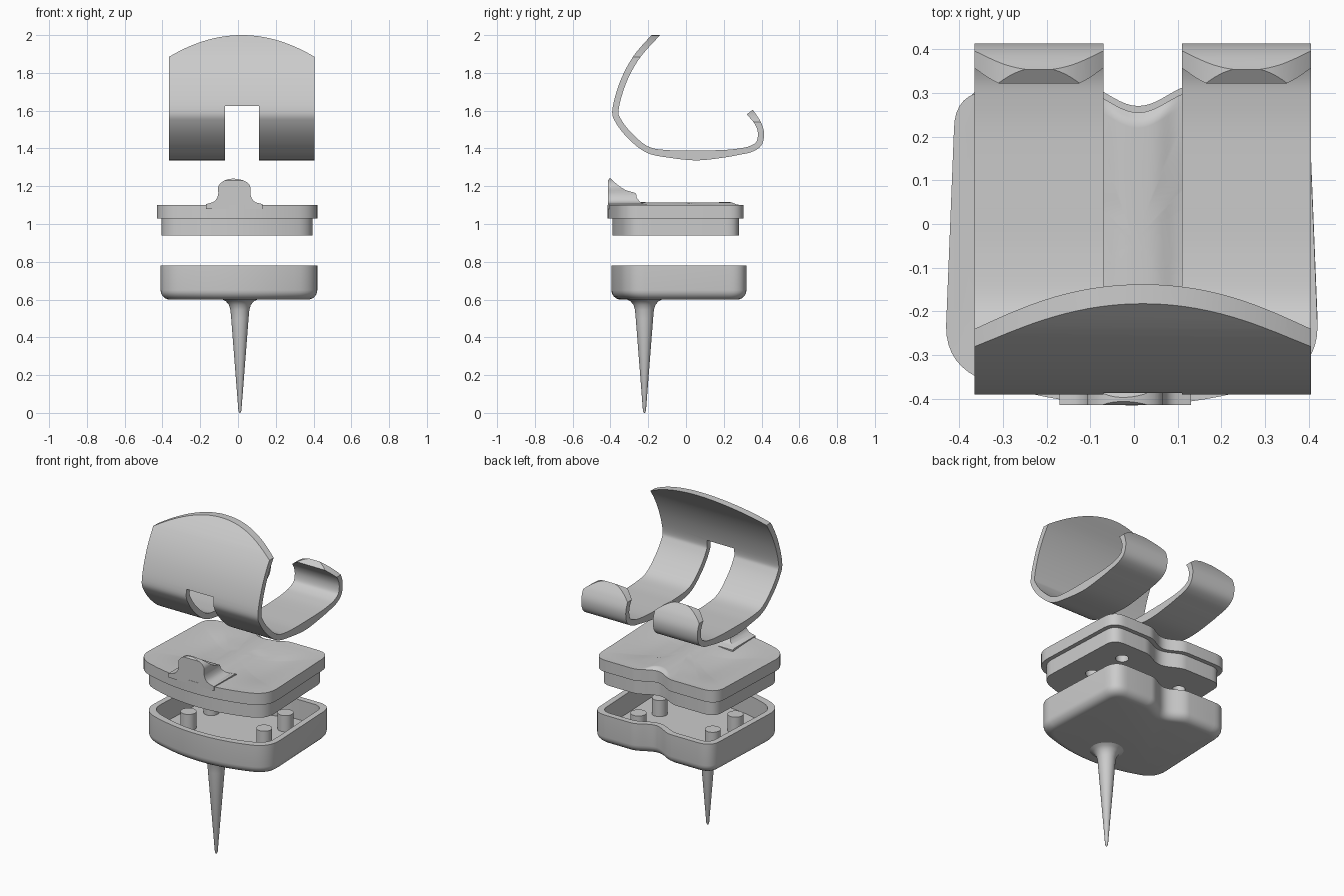
import bpy, bmesh
from math import pi, sin, cos, exp
from mathutils import Vector

if "Cube" in bpy.data.objects:
    bpy.data.objects.remove(bpy.data.objects["Cube"])


def loft(name, rings, angle=35):
    """Skin a list of closed rings and cap both ends."""
    bm = bmesh.new()
    rows = [[bm.verts.new(p) for p in ring] for ring in rings]
    n = len(rows[0])
    for a, b in zip(rows, rows[1:]):
        for i in range(n):
            j = (i + 1) % n
            bm.faces.new((a[i], a[j], b[j], b[i]))
    bm.faces.new(rows[0][::-1])
    bm.faces.new(rows[-1])
    bmesh.ops.recalc_face_normals(bm, faces=bm.faces)
    mesh = bpy.data.meshes.new(name)
    bm.to_mesh(mesh)
    bm.free()
    obj = bpy.data.objects.new(name, mesh)
    bpy.context.collection.objects.link(obj)
    smooth(obj, angle)
    return obj


def smooth(obj, angle=35):
    bpy.ops.object.select_all(action='DESELECT')
    obj.select_set(True)
    bpy.context.view_layer.objects.active = obj
    bpy.ops.object.shade_smooth_by_angle(angle=angle * pi / 180)


def prism(name, pts, axis, a, b):
    if axis == 'X':
        return loft(name, [[(t, p, q) for p, q in pts] for t in (a, b)])
    return loft(name, [[(p, t, q) for p, q in pts] for t in (a, b)])


def lathe(name, x, y, profile, n=32):
    return loft(name, [[(x + r * cos(2 * pi * i / n), y + r * sin(2 * pi * i / n), z)
                        for i in range(n)] for r, z in profile])


def boolean(obj, cutter, operation='DIFFERENCE'):
    cutter.hide_render = True
    mod = obj.modifiers.new("cut", 'BOOLEAN')
    mod.operation, mod.object, mod.solver = operation, cutter, 'EXACT'
    bpy.context.view_layer.objects.active = obj
    bpy.ops.object.modifier_apply(modifier=mod.name)
    bpy.data.objects.remove(cutter)
    smooth(obj)


def spline(points, steps=6):
    """Catmull-Rom curve through the points."""
    v = [Vector(p) for p in points]
    v = [2 * v[0] - v[1]] + v + [2 * v[-1] - v[-2]]
    out = []
    for a, b, c, d in zip(v, v[1:], v[2:], v[3:]):
        for k in range(steps):
            t = k / steps
            out.append(0.5 * (2 * b + (c - a) * t + (2 * a - 5 * b + 4 * c - d) * t * t
                              + (3 * b - a - 3 * c + d) * t ** 3))
    return out + [v[-2]]


def outline(x0, x1, y0, y1, inset=0.0):
    """Rounded plan shape: bowed front, tapered sides, finger notch at the back."""
    x0, x1, y0, y1 = x0 + inset, x1 - inset, y0 + inset, y1 - inset
    r, bow, taper = max(0.09 - inset * 0.7, 0.03), 0.09, 0.018
    mid, half = (x0 + x1) / 2, (x1 - x0) / 2
    notch_x, notch_w, notch_d = 0.01, 0.135 + inset * 0.5, 0.05

    def front(x):
        return Vector((x, y0 + bow * ((x - mid) / half) ** 2))

    def corner(a, p, b, n=8):
        return [a * (1 - t) ** 2 + p * 2 * t * (1 - t) + b * t * t
                for t in [k / n for k in range(n + 1)]]

    fl, fr = front(x0), front(x1)
    br, bl = Vector((x1 - taper, y1)), Vector((x0 + taper, y1))
    along, up = Vector((r, 0)), Vector((0, r))
    pts = [front(x0 + r + (x1 - x0 - 2 * r) * k / 20) for k in range(1, 20)]
    pts += corner(front(x1 - r), fr, fr + up)
    pts += corner(br - up, br, br - along)
    for k in range(21):
        s = 1 - k / 10
        pts.append(Vector((notch_x + notch_w * s, y1 - notch_d * (1 + cos(pi * s)) / 2)))
    pts += corner(bl + along, bl, bl - up)
    pts += corner(fl + up, fl, front(x0 + r))
    return pts


def ring(size, inset, z):
    return [(p.x, p.y, z) for p in outline(*size, inset)]


PEGS = [(0.23, -0.08), (-0.23, -0.14), (0.21, 0.15), (-0.24, 0.09)]

# Hollow tray with a rounded lower edge
tray_size = (-0.41, 0.42, -0.395, 0.32)
radius = 0.05
steps = [(radius * (1 - sin(a)), 0.6 + radius * (1 - cos(a)))
         for a in [k * pi / 12 for k in range(7)]]
steps += [(0, 0.78), (0.035, 0.78), (0.035, 0.66)]
loft("tray", [ring(tray_size, i, z) for i, z in steps])

# Locating pegs inside the tray
for k, (x, y) in enumerate(PEGS):
    lathe(f"tray_peg_{k + 1}", x, y, [(0.043, 0.65), (0.043, 0.757)])

# Tapered spike flaring into the tray
lathe("spike", 0.01, -0.22, [(0.003, 0), (0.008, 0.012), (0.046, 0.5), (0.05, 0.545),
                             (0.058, 0.572), (0.075, 0.592), (0.1, 0.604)])

# Lid: stepped plug and plate with a shallow sculpted top
lid_size = (-0.43, 0.42, -0.415, 0.305)
rings = [ring(lid_size, i, z) for i, z in
         [(0.025, 0.94), (0.025, 1.03), (0, 1.03), (0, 1.1)]]


def top_height(x, y, t):
    ridge = 0.016 * exp(-((x - 0.01) / 0.07) ** 4)
    dish = sum(0.025 * exp(-((x - c) / 0.13) ** 2 - ((y + 0.02) / 0.2) ** 2)
               for c in (-0.22, 0.24))
    return 1.1 + (ridge - dish) * min(1, (1 - t) / 0.08)


centre = Vector((0, -0.04))
for k in range(1, 25):
    t = 1 - k / 25
    shrunk = [centre + (p - centre) * t for p in outline(*lid_size)]
    rings.append([(p.x, p.y, top_height(p.x, p.y, t)) for p in shrunk])
lid = loft("lid", rings)
for x, y in PEGS:
    boolean(lid, lathe("peg_hole_cutter", x, y, [(0.036, 0.9), (0.036, 1.02)]))

# Thumb catch at the front of the lid
catch_front = spline([(-0.17, 1.105), (-0.125, 1.12), (-0.105, 1.155), (-0.104, 1.2),
                      (-0.07, 1.231), (-0.02, 1.24), (0.035, 1.228), (0.064, 1.2),
                      (0.066, 1.155), (0.085, 1.12), (0.13, 1.105)], 4)
catch_front = [(-0.17, 1.08)] + [tuple(p) for p in catch_front] + [(0.13, 1.08)]
catch = prism("lid_catch", catch_front, 'Y', -0.414, -0.19)
catch_side = spline([(-0.402, 1.245), (-0.365, 1.21), (-0.32, 1.18), (-0.268, 1.163),
                     (-0.26, 1.138), (-0.235, 1.112), (-0.2, 1.1)], 4)
catch_side = [(-0.43, 1.07), (-0.43, 1.2), (-0.414, 1.23)] + [tuple(p) for p in catch_side] + [(-0.2, 1.07)]
boolean(catch, prism("catch_cutter", catch_side, 'X', -0.3, 0.3), 'INTERSECT')

# Curved cuff band: centre line with half thickness
THIN, MED, THICK = 0.0165, 0.02, 0.026
band = spline([(-0.115, 2.05, THIN), (-0.16, 2.0, THIN), (-0.262, 1.883, THIN),
               (-0.333, 1.75, THIN), (-0.373, 1.607, THIN), (-0.357, 1.544, THIN),
               (-0.292, 1.462, THIN), (-0.2, 1.392, THIN), (-0.08, 1.37, MED),
               (0.06, 1.363, THICK), (0.2, 1.372, MED), (0.28, 1.383, THIN),
               (0.34, 1.396, THIN), (0.385, 1.425, THIN), (0.397, 1.48, THIN),
               (0.38, 1.535, THIN), (0.338, 1.593, 0.02)])
outer, inner = [], []
for i, p in enumerate(band):
    d = (band[min(i + 1, len(band) - 1)] - band[max(i - 1, 0)]).to_2d().normalized()
    side = Vector((-d.y, d.x)) * p.z
    outer.append(tuple(p.to_2d() - side))
    inner.append(tuple(p.to_2d() + side))
X0, X1, SLOT0, SLOT1 = -0.365, 0.405, -0.07, 0.11
cuff = prism("cuff", outer + inner[::-1], 'X', X0, X1)

# Slot dividing the cuff into two straps
boolean(cuff, prism("slot_cutter", [(SLOT0, 1.2), (SLOT1, 1.2), (SLOT1, 1.625), (SLOT0, 1.625)],
                    'Y', -0.6, 0.6))


def trim(x0, x1, side_z, top_z, y0, y1):
    """Cut an arched edge across the cuff."""
    c, h, m = (x0 + x1) / 2, (x1 - x0) / 2, 0.02
    xs = [x0 - m + (x1 - x0 + 2 * m) * k / 32 for k in range(33)]
    pts = [(x, top_z - (top_z - side_z) * ((x - c) / h) ** 2) for x in xs]
    pts += [(x1 + m, top_z + 0.2), (x0 - m, top_z + 0.2)]
    boolean(cuff, prism("trim_cutter", pts, 'Y', y0, y1))


# Arched top edge and rounded strap tips
trim(X0, X1, 1.885, 2.0, -0.6, 0.1)
trim(X0, SLOT0, 1.54, 1.608, 0.25, 0.6)
trim(SLOT1, X1, 1.54, 1.608, 0.25, 0.6)
